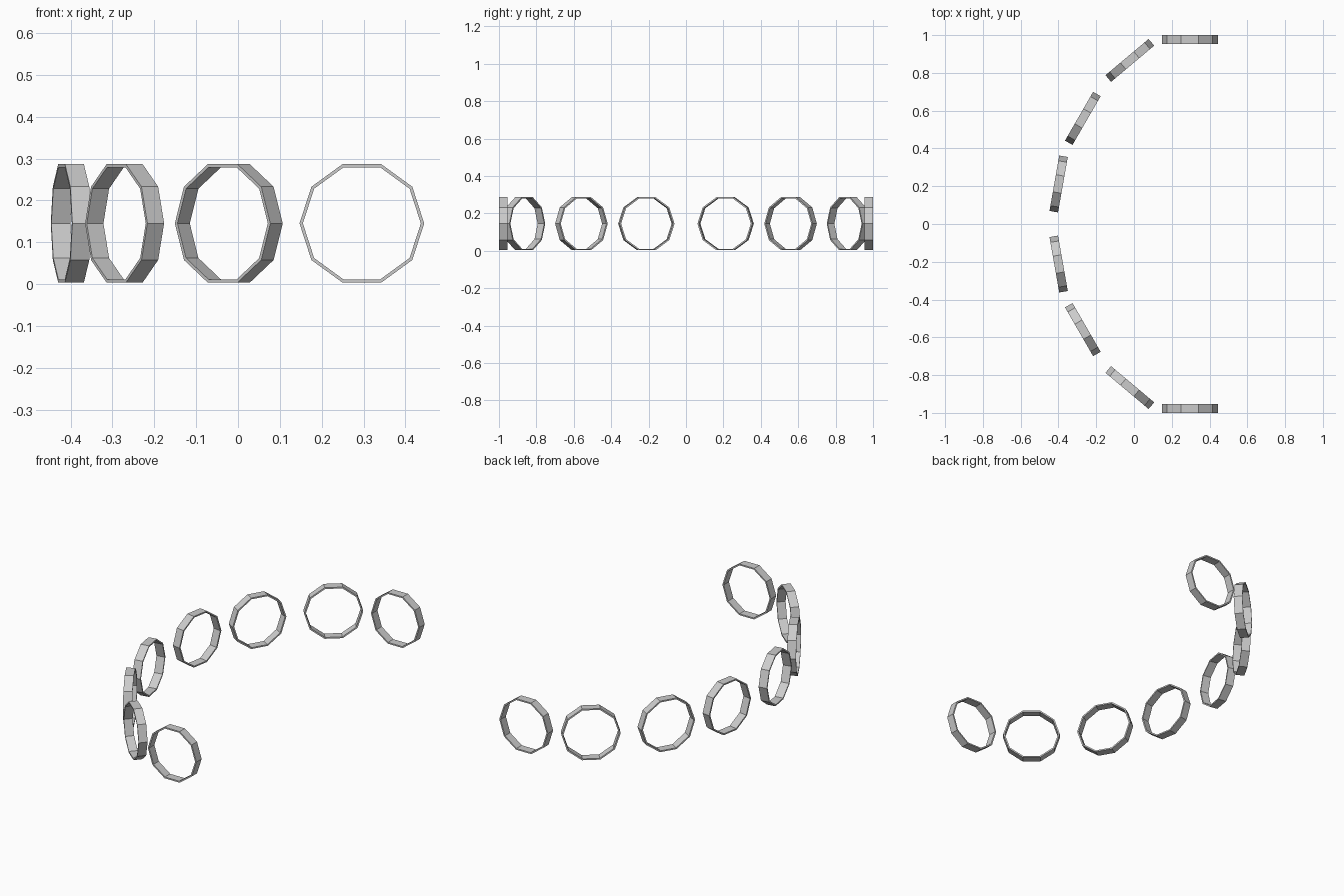
import bpy, bmesh
from math import cos, sin, pi, radians

if "Cube" in bpy.data.objects:
    bpy.data.objects.remove(bpy.data.objects["Cube"])

SIDES, R_OUT, R_IN, DEPTH, Z_MID = 10, 0.149, 0.141, 0.046, 0.145


def ring(name, x, y, turn):
    """Upright ten-sided hoop, its axis along local y, turned about z."""
    bm = bmesh.new()
    section = [(R_OUT, -DEPTH / 2), (R_OUT, DEPTH / 2),
               (R_IN, DEPTH / 2), (R_IN, -DEPTH / 2)]
    loops = []
    for i in range(SIDES):
        a = 2 * pi * i / SIDES
        loops.append([bm.verts.new((r * cos(a), d, r * sin(a))) for r, d in section])
    for i in range(SIDES):
        a, b = loops[i], loops[(i + 1) % SIDES]
        for k in range(4):
            n = (k + 1) % 4
            bm.faces.new((a[k], a[n], b[n], b[k]))
    bmesh.ops.recalc_face_normals(bm, faces=bm.faces)
    mesh = bpy.data.meshes.new(name)
    bm.to_mesh(mesh)
    bm.free()
    obj = bpy.data.objects.new(name, mesh)
    obj.location = (x, y, Z_MID)
    obj.rotation_euler = (0, 0, radians(turn))
    bpy.context.collection.objects.link(obj)


# Half of the arc: x, y and turn of each hoop, mirrored to the front
half_arc = [(0.296, 0.977, 0), (-0.022, 0.866, 40),
            (-0.271, 0.559, 60), (-0.399, 0.212, 80)]
for n, (x, y, turn) in enumerate(half_arc, 1):
    ring(f"back_hoop_{n}", x, y, turn)
    ring(f"front_hoop_{n}", x, -y, -turn)
